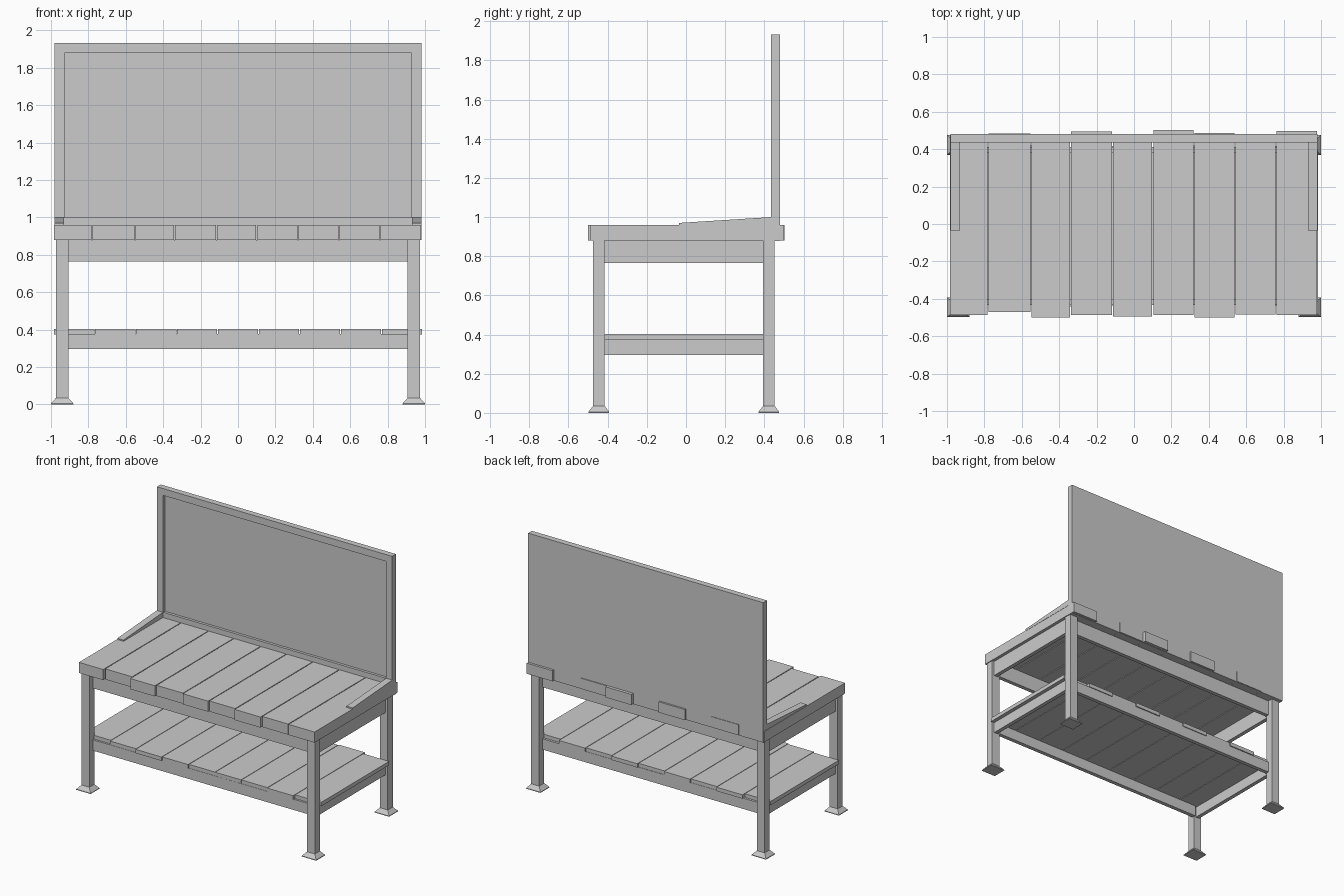
import bpy, bmesh

if "Cube" in bpy.data.objects:
    bpy.data.objects.remove(bpy.data.objects["Cube"])


def obj(name, bm):
    bmesh.ops.recalc_face_normals(bm, faces=bm.faces)
    me = bpy.data.meshes.new(name)
    bm.to_mesh(me)
    bm.free()
    o = bpy.data.objects.new(name, me)
    bpy.context.collection.objects.link(o)
    return o


def loft(name, rings):
    """Closed skin through rings of equal point count, capped at both ends."""
    bm = bmesh.new()
    vs = [[bm.verts.new(p) for p in r] for r in rings]
    n = len(vs[0])
    for a, b in zip(vs, vs[1:]):
        for i in range(n):
            bm.faces.new((a[i], a[(i + 1) % n], b[(i + 1) % n], b[i]))
    bm.faces.new(vs[0])
    bm.faces.new(vs[-1])
    return obj(name, bm)


def rect(x0, x1, y0, y1, z):
    return [(x0, y0, z), (x1, y0, z), (x1, y1, z), (x0, y1, z)]


def box(name, x0, x1, y0, y1, z0, z1):
    return loft(name, [rect(x0, x1, y0, y1, z0), rect(x0, x1, y0, y1, z1)])


# legs with flared feet
for side, cx in (("left", -0.94), ("right", 0.94)):
    for end, cy in (("front", -0.445), ("back", 0.423)):
        sec = [(0.06, 0.053, 0), (0.06, 0.053, 0.005), (0.033, 0.03, 0.035), (0.033, 0.03, 0.88)]
        loft(f"{end}_{side}_leg", [rect(cx - a, cx + a, cy - b, cy + b, z) for a, b, z in sec])

# upper and lower rails
for level, z0, z1 in (("upper", 0.765, 0.88), ("lower", 0.295, 0.376)):
    box(f"{level}_front_rail", -0.91, 0.91, -0.432, -0.402, z0, z1)
    box(f"{level}_back_rail", -0.91, 0.91, 0.382, 0.412, z0, z1)
    for side, s in (("left", -1), ("right", 1)):
        box(f"{level}_{side}_rail", s * 0.955, s * 0.925, -0.417, 0.395, z0, z1)

# worktop planks with uneven ends
edges = [-0.988, -0.78, -0.55, -0.34, -0.115, 0.10, 0.32, 0.54, 0.76, 0.982]
fronts = [-0.487, -0.47, -0.5, -0.487, -0.495, -0.487, -0.5, -0.485, -0.487]
backs = [0.475, 0.484, 0.475, 0.494, 0.475, 0.503, 0.486, 0.475, 0.498]
for i in range(9):
    box(f"top_plank_{i + 1}", edges[i] + 0.003, edges[i + 1] - 0.003, fronts[i], backs[i], 0.88, 0.96)

# shelf planks with uneven ends
fronts = [-0.417, -0.43, -0.44, -0.436, -0.43, -0.431, -0.43, -0.437, -0.417]
backs = [0.395, 0.42, 0.41, 0.418, 0.409, 0.42, 0.41, 0.418, 0.395]
for i in range(9):
    x = -0.985 + i * 0.219
    box(f"shelf_plank_{i + 1}", x + 0.002, x + 0.217, fronts[i], backs[i], 0.375, 0.404)

# back panel with recessed front
def upright(x, z0, z1, y):
    return [(-x, y, z0), (x, y, z0), (x, y, z1), (-x, y, z1)]


loft("back_panel", [upright(0.98, 0.878, 1.932, 0.48), upright(0.98, 0.878, 1.932, 0.435),
                    upright(0.928, 0.985, 1.88, 0.435), upright(0.928, 0.985, 1.88, 0.455)])
box("panel_foot_strip", -0.93, 0.93, 0.435, 0.47, 0.955, 1.0)

# sloping side brackets on the worktop
for side, s in (("left", -1), ("right", 1)):
    prof = [(-0.035, 0.955), (0.44, 0.955), (0.44, 1.0), (-0.035, 0.97)]
    loft(f"{side}_bracket", [[(s * x, y, z) for y, z in prof] for x in (0.93, 0.981)])
